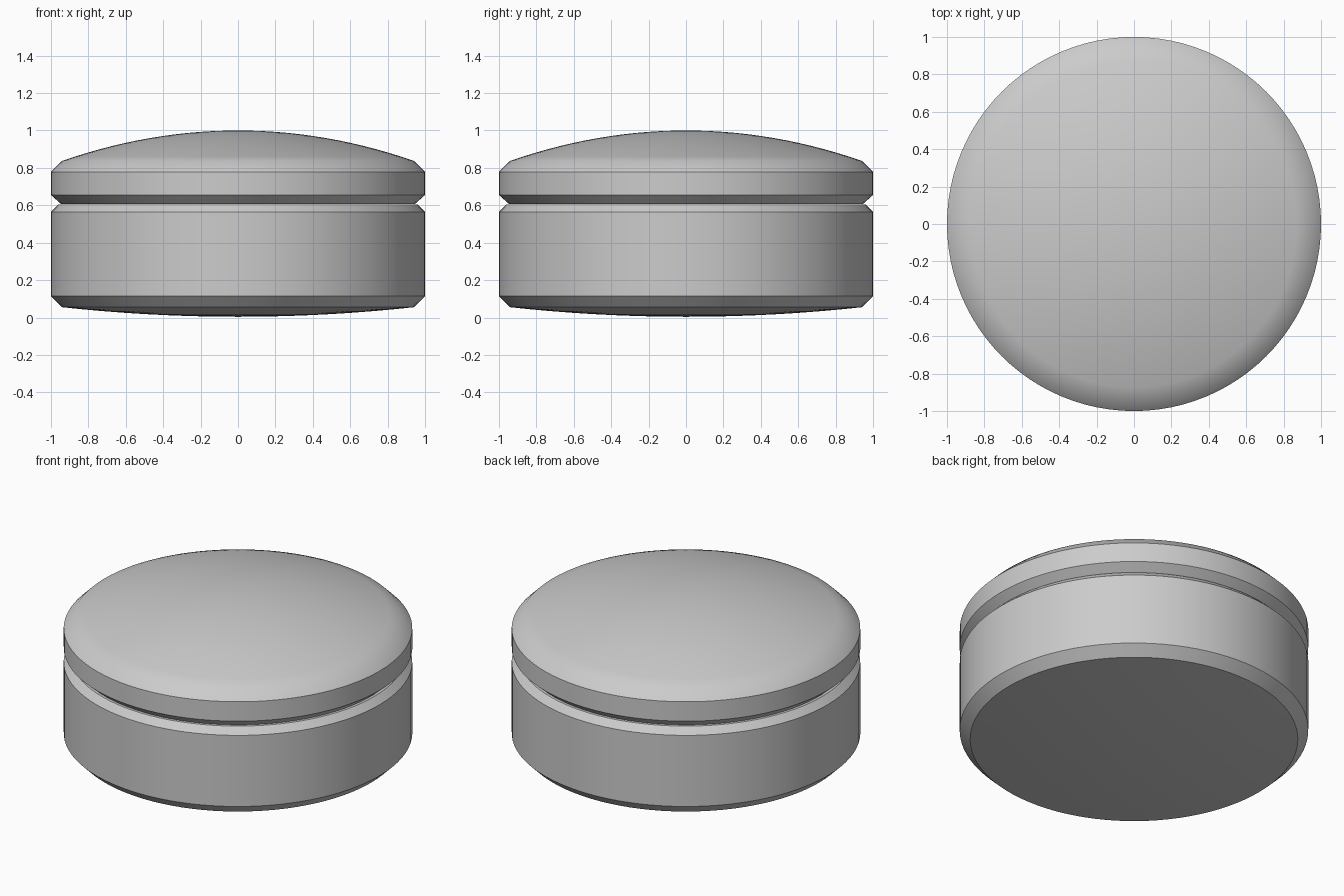
import bpy
import math

SEGMENTS = 96

cube = bpy.data.objects.get("Cube")
if cube:
    bpy.data.objects.remove(cube, do_unlink=True)

# One plain grey for the whole container
grey = bpy.data.materials.new("light_grey")
grey.use_nodes = True
colour = (0.6, 0.6, 0.6, 1.0)
grey.diffuse_color = colour
grey.node_tree.nodes["Principled BSDF"].inputs["Base Color"].default_value = colour


def cap(radius, z_rim, z_centre, steps):
    """Shallow domed profile from the rim to just before the axis."""
    return [(radius * (1 - i / steps),
             z_centre + (z_rim - z_centre) * (1 - i / steps) ** 2)
            for i in range(steps)]


def lathe(name, z_bottom, profile, z_top):
    """Revolve a profile around z and close both ends at the axis."""
    verts = [(r * math.cos(a), r * math.sin(a), z)
             for r, z in profile
             for a in (2 * math.pi * s / SEGMENTS for s in range(SEGMENTS))]
    low, high = len(verts), len(verts) + 1
    verts += [(0, 0, z_bottom), (0, 0, z_top)]
    last = (len(profile) - 1) * SEGMENTS
    faces = []
    for s in range(SEGMENTS):
        n = (s + 1) % SEGMENTS
        faces.append((low, n, s))
        faces.append((high, last + s, last + n))
        for k in range(0, last, SEGMENTS):
            faces.append((k + s, k + n, k + SEGMENTS + n, k + SEGMENTS + s))
    mesh = bpy.data.meshes.new(name)
    mesh.from_pydata(verts, [], faces)
    mesh.materials.append(grey)
    obj = bpy.data.objects.new(name, mesh)
    bpy.context.collection.objects.link(obj)
    bpy.ops.object.select_all(action="DESELECT")
    obj.select_set(True)
    bpy.context.view_layer.objects.active = obj
    bpy.ops.object.shade_smooth_by_angle(angle=math.radians(30))
    return obj


# Base with a gently bowed underside and bevelled rims
underside = cap(0.94, 0.055, 0.004, 8)[::-1]
lathe("base", 0.004,
      underside + [(1.0, 0.115), (1.0, 0.565), (0.96, 0.605)], 0.605)

# Domed lid, separated from the base by a V-shaped groove
dome = cap(0.94, 0.838, 1.0, 14)
lathe("lid", 0.606,
      [(0.945, 0.606), (1.0, 0.655), (1.0, 0.778)] + dome, 1.0)
